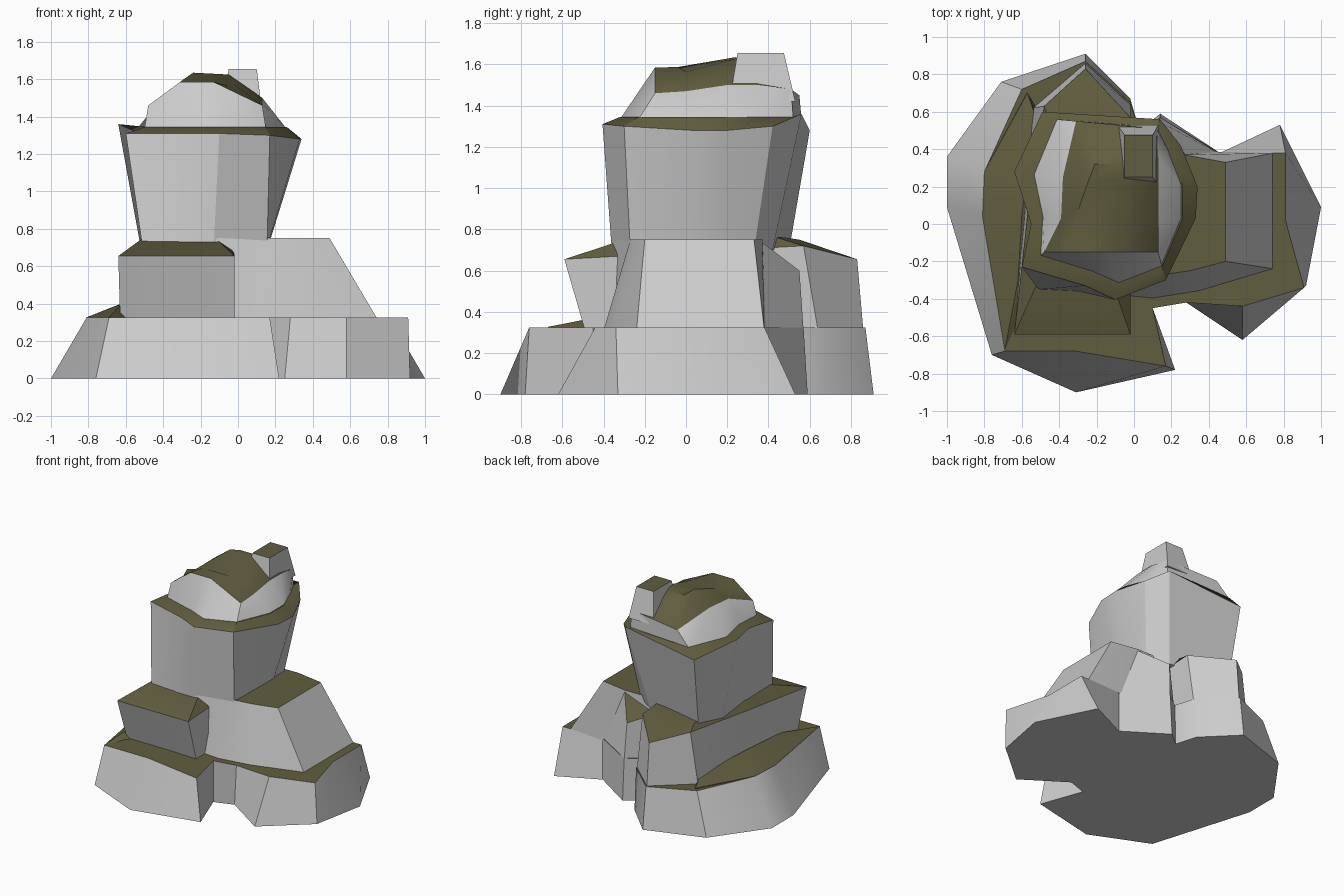
import bpy, bmesh
from math import radians

moss = bpy.data.materials.new("moss")
moss.diffuse_color = (0.12, 0.11, 0.05, 1)


def flat(points, z):
    return [(x, y, z) for x, y in points]


def loft(name, rings, mossy=(), angle=30):
    """Skin equal-length rings from bottom to top; 'mossy' lists the bands
    with moss (the top cap is band len(rings) - 1)."""
    bm = bmesh.new()
    loops = [[bm.verts.new(p) for p in ring] for ring in rings]
    n = len(rings[0])
    bm.faces.new(loops[0][::-1])
    for band, (a, b) in enumerate(zip(loops, loops[1:])):
        for i in range(n):
            j = (i + 1) % n
            f = bm.faces.new((a[i], a[j], b[j], b[i]))
            f.material_index = int(band in mossy)
    top = bm.faces.new(loops[-1])
    top.material_index = int(len(rings) - 1 in mossy)
    bmesh.ops.recalc_face_normals(bm, faces=bm.faces[:])
    mesh = bpy.data.meshes.new(name)
    bm.to_mesh(mesh)
    bm.free()
    mesh.materials.append(None)
    mesh.materials.append(moss)
    obj = bpy.data.objects.new(name, mesh)
    bpy.context.collection.objects.link(obj)
    bpy.ops.object.select_all(action='DESELECT')
    obj.select_set(True)
    bpy.context.view_layer.objects.active = obj
    bpy.ops.object.shade_smooth_by_angle(angle=radians(angle))
    return obj


# Wide base with a front notch and a narrow rear crevice
base_foot = [(-1, .36), (-1, .09), (-.76, -.70), (-.31, -.90), (.22, -.78),
             (.10, -.45), (.25, -.40), (.58, -.62), (.92, -.33), (1, .09),
             (.78, .53), (.46, .38), (.14, .59), (.03, .50), (-.02, .67),
             (-.26, .91), (-.71, .76)]
base_rim = [(-.80, .28), (-.81, .04), (-.69, -.68), (-.31, -.68), (.17, -.76),
            (.10, -.45), (.28, -.42), (.58, -.44), (.91, -.34), (.81, .02),
            (.81, .38), (.46, .38), (.14, .57), (.03, .49), (-.02, .65),
            (-.26, .87), (-.60, .72)]
loft("base_rock", [flat(base_foot, 0), flat(base_rim, .325)], mossy=(1,))

# Moss bank climbing the left ledge
loft("left_moss_bank", [
    flat([(-.80, .28), (-.81, .04), (-.69, -.67), (-.55, -.5), (-.45, .5),
          (-.58, .70)], .31),
    [(-.80, .28, .327), (-.81, .04, .327), (-.69, -.67, .327),
     (-.60, -.47, .33), (-.50, .5, .40), (-.57, .70, .33)],
    [(-.57, .28, .40), (-.60, .04, .41), (-.62, -.3, .40),
     (-.59, -.4, .36), (-.50, .45, .40), (-.53, .60, .36)]], mossy=(0, 1, 2))

# Left boulder, running from front to back
loft("left_boulder", [
    flat([(-.63, -.48), (-.31, -.48), (-.02, -.49), (-.02, .64), (-.26, .86),
          (-.54, .62), (-.59, 0)], .31),
    [(-.64, -.59, .655), (-.31, -.59, .655), (-.02, -.59, .655),
     (-.02, .57, .72), (-.26, .83, .655), (-.48, .63, .72), (-.575, 0, .69)],
    [(-.51, -.30, .75), (-.28, -.30, .75), (-.12, -.30, .75), (-.06, .41, .77),
     (-.26, .55, .75), (-.45, .54, .75), (-.50, 0, .75)]], mossy=(1, 2))

# Right boulder, also forming the core below the tower
loft("right_boulder", [
    flat([(-.12, -.38), (.10, -.40), (.35, -.36), (.75, -.24), (.75, .38),
          (.25, .39), (-.12, .38)], .31),
    flat([(-.12, -.36), (.16, -.27), (.30, -.25), (.49, -.20), (.49, .33),
          (.27, .37), (-.12, .36)], .75)], mossy=(1,))

# Rock wedge inside the rear crevice
loft("crevice_rock", [
    flat([(0, .30), (.46, .375), (.14, .57), (.03, .48)], .31),
    [(0, .30, .66), (.28, .365, .74), (.13, .55, .60),
     (.04, .45, .63)]], mossy=(1,))

# Flared tower
tower_foot = [(-.51, -.35), (-.30, -.36), (-.13, -.36), (.155, -.27),
              (.16, 0), (.16, .20), (.16, .33), (.02, .42), (-.46, .50),
              (-.52, .28), (-.51, 0)]
tower_rim = [(-.60, -.23, 1.31), (-.26, -.33, 1.31), (-.10, -.405, 1.31),
             (.17, -.30, 1.30), (.33, .03, 1.28), (.34, .20, 1.28),
             (.25, .42, 1.30), (.14, .56, 1.36), (-.49, .60, 1.28),
             (-.64, .28, 1.36), (-.55, 0, 1.32)]
cap_foot = [(-.50, -.17), (-.24, -.25), (-.08, -.32), (.15, -.23), (.26, .03),
            (.26, .20), (.19, .38), (.12, .52), (-.42, .56), (-.54, .27),
            (-.49, .03)]
loft("tower", [flat(tower_foot, .70), tower_rim, flat(cap_foot, 1.345)],
     mossy=(1, 2))

# Rounded cap with a mossy crown
cap_rim = [(-.48, -.15, 1.46), (-.31, -.15, 1.585), (-.13, -.15, 1.585),
           (.13, -.15, 1.46), (.13, 0, 1.47), (.13, .20, 1.50),
           (.13, .35, 1.50), (.12, .51, 1.48), (-.31, .55, 1.45),
           (-.38, .25, 1.53), (-.39, .03, 1.52)]
crown = [(-.33, -.02, 1.57), (-.28, -.04, 1.587), (-.13, -.04, 1.587),
         (-.05, 0, 1.565), (-.03, .10, 1.58), (-.05, .24, 1.625),
         (-.05, .28, 1.62), (-.07, .32, 1.61), (-.21, .32, 1.61),
         (-.24, .24, 1.635), (-.29, .10, 1.60)]
loft("cap_rock", [flat(cap_foot, 1.335), cap_rim, crown], mossy=(1, 2),
     angle=40)

# Small block on the back of the cap
loft("peak_block", [
    flat([(-.09, .21), (.13, .21), (.13, .53), (-.09, .53)], 1.42),
    flat([(-.05, .25), (.10, .25), (.10, .475), (-.05, .475)], 1.655)],
    mossy=(1,))
